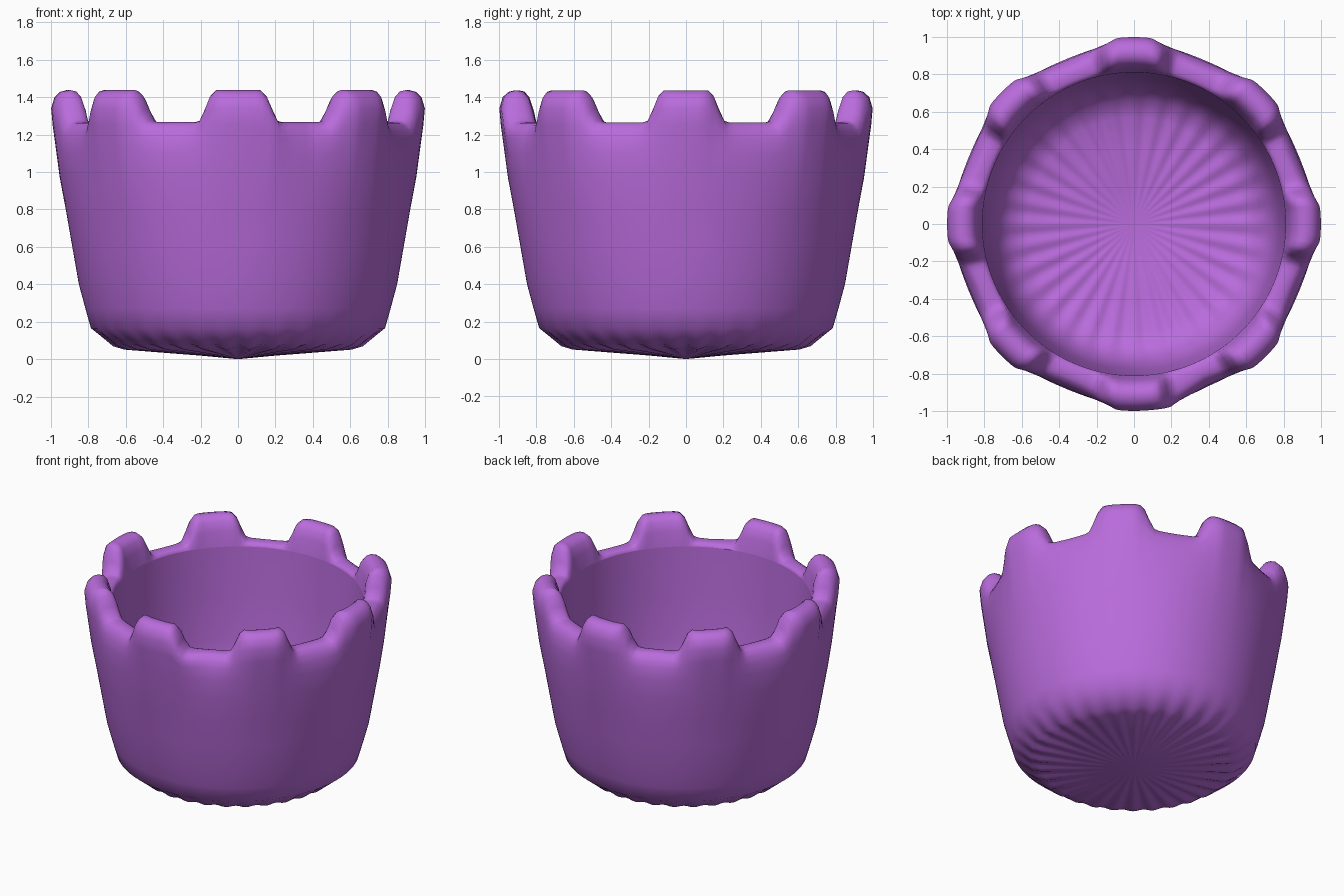
import bpy, bmesh
from math import sin, cos, pi, atan2

cube = bpy.data.objects.get("Cube")
if cube:
    bpy.data.objects.remove(cube, do_unlink=True)

TEETH = 8
RIDGES = 32
SEGMENTS = 192

purple = bpy.data.materials.new("soft purple")
purple.use_nodes = True
colour = (0.49, 0.15, 0.72, 1)
purple.diffuse_color = colour
purple.node_tree.nodes["Principled BSDF"].inputs["Base Color"].default_value = colour


def fade(value, start, end):
    """Smooth step from 0 at start to 1 at end."""
    t = min(1, max(0, (value - start) / (end - start)))
    return t * t * (3 - 2 * t)


def tooth_offset(angle):
    """Signed angle to the nearest tooth centre."""
    step = 2 * pi / TEETH
    return angle - round(angle / step) * step


def lathe(name, centre_z, rows):
    """Turn rows of (tooth r, tooth z, gap r, gap z, ridge depth) about z."""
    bm = bmesh.new()
    pole = bm.verts.new((0, 0, centre_z))
    rings = []
    for tooth_r, tooth_z, gap_r, gap_z, ridge in rows:
        ring = []
        for i in range(SEGMENTS):
            angle = 2 * pi * i / SEGMENTS
            off = tooth_offset(angle)
            # the front tooth swells towards the model's left
            front = abs(atan2(cos(angle), -sin(angle))) < pi / TEETH
            swell = 0.1 if front and off > 0 else 0
            up = 1 - fade(abs(off), 0.135, 0.245)
            # nearly straight sides between neighbouring teeth
            out = min(1, ((pi / TEETH - abs(off) + swell) / 0.3) ** 2)
            r = gap_r + (tooth_r - gap_r) * out
            z = gap_z + (tooth_z - gap_z) * up + ridge * cos(RIDGES * angle)
            ring.append(bm.verts.new((r * cos(angle), r * sin(angle), z)))
        rings.append(ring)
    for i in range(SEGMENTS):
        j = (i + 1) % SEGMENTS
        bm.faces.new((pole, rings[0][j], rings[0][i]))
        for low, high in zip(rings, rings[1:]):
            bm.faces.new((low[i], low[j], high[j], high[i]))
    mesh = bpy.data.meshes.new(name)
    bm.to_mesh(mesh)
    bm.free()
    mesh.materials.append(purple)
    for face in mesh.polygons:
        face.use_smooth = True
    obj = bpy.data.objects.new(name, mesh)
    bpy.context.collection.objects.link(obj)
    return obj


def plain(r, z, ridge=0):
    return (r, z, r, z, ridge)


# Outer wall: ridged base, flared side, then the toothed rounded rim
lathe("outer_wall", 0, [
    plain(0.2, 0.02, 0.001),
    plain(0.42, 0.04, 0.004),
    plain(0.61, 0.06, 0.009),
    plain(0.67, 0.075, 0.006),
    plain(0.785, 0.165),
    plain(0.815, 0.27),
    plain(0.85, 0.4),
    plain(0.885, 0.6),
    plain(0.92, 0.8),
    (0.952, 0.97, 0.942, 0.97, 0),
    (0.975, 1.14, 0.952, 1.1, 0),
    (0.99, 1.25, 0.945, 1.18, 0),
    (0.998, 1.34, 0.93, 1.22, 0),
    (0.98, 1.4, 0.91, 1.25, 0),
    (0.95, 1.428, 0.89, 1.262, 0),
    (0.915, 1.437, 0.865, 1.266, 0),
    (0.88, 1.43, 0.845, 1.265, 0),
    (0.85, 1.4, 0.83, 1.262, 0),
    (0.83, 1.34, 0.815, 1.255, 0),
    plain(0.81, 1.24),
])

# Inner bowl: deep, nearly upright side above a ridged floor
bowl = lathe("inner_bowl", 0.14, [
    plain(0.2, 0.16, 0.001),
    plain(0.4, 0.18, 0.004),
    plain(0.57, 0.2, 0.008),
    plain(0.66, 0.235, 0.006),
    plain(0.735, 0.34),
    plain(0.775, 0.6),
    plain(0.795, 0.9),
    plain(0.81, 1.24),
])
bowl.data.flip_normals()
